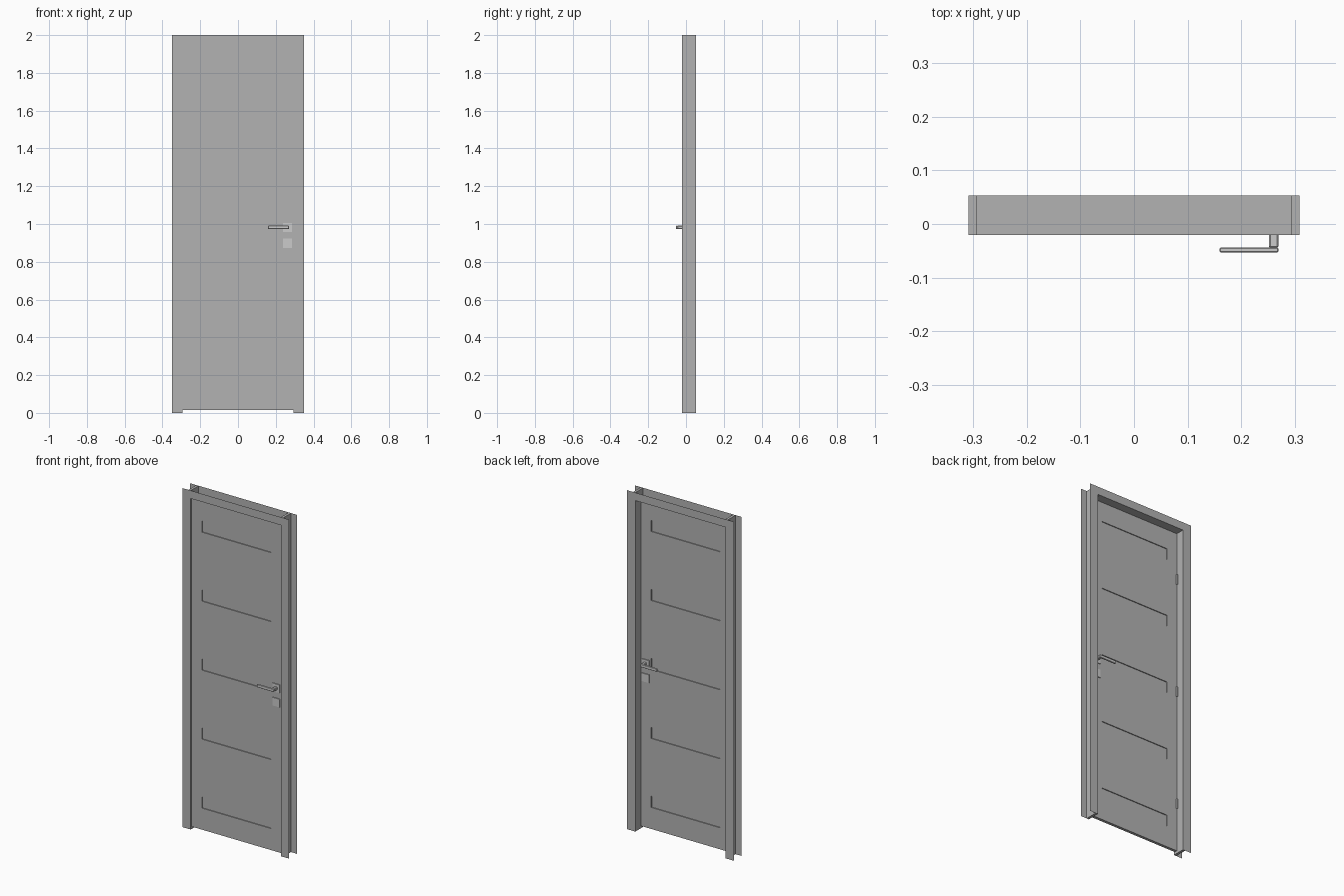
import bpy, bmesh
from mathutils import Vector

if "Cube" in bpy.data.objects:
    bpy.data.objects.remove(bpy.data.objects["Cube"])

FRONT, BACK = -0.021, 0.053          # frame faces
OUT, JAMB, INN, TOP = 0.349, 0.309, 0.294, 1.953
DF, DB = -0.014, 0.003               # door leaf faces

paint = bpy.data.materials.new("dark_grey")
paint.diffuse_color = (0.45, 0.45, 0.45, 1)
paint.use_nodes = True
paint.node_tree.nodes["Principled BSDF"].inputs["Base Color"].default_value = paint.diffuse_color


def finish(bm, name, mat=None):
    me = bpy.data.meshes.new(name)
    bm.to_mesh(me)
    bm.free()
    if mat:
        me.materials.append(mat)
    ob = bpy.data.objects.new(name, me)
    bpy.context.collection.objects.link(ob)
    return ob


def box(name, lo, hi, bevel=0.0, mat=None):
    lo, hi = Vector(lo), Vector(hi)
    bm = bmesh.new()
    bmesh.ops.create_cube(bm, size=1)
    for v in bm.verts:
        v.co = (lo + hi) / 2 + Vector(a * b for a, b in zip(v.co, hi - lo))
    if bevel:
        bmesh.ops.bevel(bm, geom=bm.edges[:], offset=bevel, segments=1, affect='EDGES')
    return finish(bm, name, mat)


def sheet(name, row_a, row_b):
    # open folded strip between two matching rows of points
    bm = bmesh.new()
    a = [bm.verts.new(p) for p in row_a]
    b = [bm.verts.new(p) for p in row_b]
    for i in range(len(a) - 1):
        bm.faces.new((a[i], a[i + 1], b[i + 1], b[i]))
    return finish(bm, name, paint)


# side jamb boards with thin casings at front and back
for side, s in (("left", -1), ("right", 1)):
    x0, x1 = sorted((s * INN, s * JAMB))
    box(side + "_jamb", (x0, FRONT, 0), (x1, BACK, 2), mat=paint)
    c0, c1 = (JAMB, OUT) if s > 0 else (-OUT, -JAMB)
    for face, y, (a, b) in (("front", FRONT, (c0, c1)), ("back", BACK, (c1, c0))):
        sheet(f"{side}_{face}_casing", [(a, y, 0), (b, y, 0)], [(a, y, 2), (b, y, 2)])

# head channel between the jambs, open on top
head = [(FRONT, 2), (FRONT, TOP), (BACK, TOP), (BACK, 2)]
sheet("head_jamb", [(-INN, y, z) for y, z in head], [(INN, y, z) for y, z in head])

# door leaf with five shallow recessed panels on both faces
PX, PH = 0.225, 0.066
bottoms = [0.142 + 0.407 * i for i in range(5)]
leaf = box("door_leaf", (-0.293, DF, 0.015), (0.293, DB, TOP - 0.001), mat=paint)
bm = bmesh.new()
bm.from_mesh(leaf.data)
cuts = [((x, 0, 0), (1, 0, 0)) for x in (-PX, PX)]
cuts += [((0, 0, z), (0, 0, 1)) for b in bottoms for z in (b, b + PH)]
for co, no in cuts:
    bmesh.ops.bisect_plane(bm, geom=bm.verts[:] + bm.edges[:] + bm.faces[:],
                           plane_co=co, plane_no=no)
panels = []
for f in bm.faces:
    c = f.calc_center_median()
    if abs(f.normal.y) > 0.9 and abs(c.x) < PX and any(b < c.z < b + PH for b in bottoms):
        panels.append(f)
bmesh.ops.inset_individual(bm, faces=panels, thickness=0.0002, depth=-0.005)
bm.to_mesh(leaf.data)
bm.free()

# hinge knuckles at the back of the left edge
for i, z in enumerate((0.3, 0.985, 1.67)):
    box(f"hinge_{i}", (-0.296, DB - 0.001, z - 0.03), (-0.286, DB + 0.008, z + 0.03), 0.002)

# lever handles and square plates on both faces; d is the distance off the leaf
HX, HZ = 0.261, 0.982


def fitting(name, face, x0, x1, d0, d1, z0, z1, bevel=0.0):
    y = [DF - d if face == "front" else DB + d for d in (d0, d1)]
    box(name, (x0, min(y), z0), (x1, max(y), z1), bevel)


for face in ("front", "back"):
    for part, z in (("handle", HZ), ("lock", 0.898)):
        fitting(f"{face}_{part}_plate", face, HX - 0.024, HX + 0.024, 0, 0.005,
                z - 0.024, z + 0.024)
    fitting(face + "_handle_neck", face, 0.252, 0.27, 0, 0.031, HZ - 0.009, HZ + 0.009, 0.003)
    fitting(face + "_lever", face, 0.16, 0.27, 0.030, 0.039, HZ - 0.009, HZ + 0.009, 0.002)
